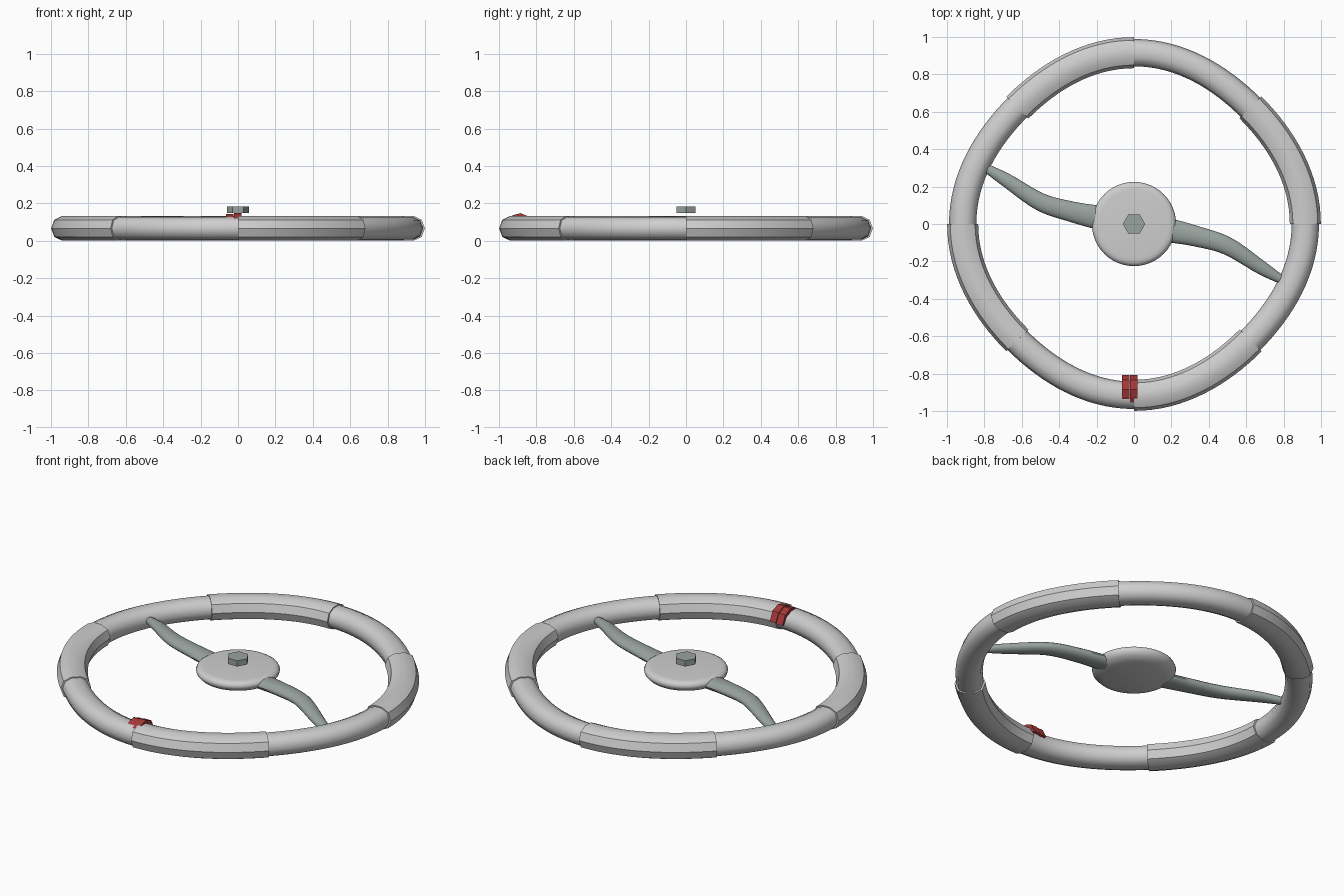
import bpy, bmesh, math
from mathutils import Vector

old = bpy.data.objects.get("Cube")
if old:
    bpy.data.objects.remove(old)


def material(name, rgb):
    m = bpy.data.materials.new(name)
    m.use_nodes = True
    m.diffuse_color = (*rgb, 1)
    m.node_tree.nodes["Principled BSDF"].inputs["Base Color"].default_value = (*rgb, 1)
    return m


WHITE = material("pale_grey", (0.62, 0.62, 0.62))
METAL = material("grey_metal", (0.32, 0.37, 0.35))
RED = material("red_tape", (0.38, 0.04, 0.04))
MID = 0.067   # height of the rim centre line


def loft(name, rings, mat, smooth=40, cap=True):
    """Skin closed rings of points into one solid."""
    bm = bmesh.new()
    loops = [[bm.verts.new(p) for p in ring] for ring in rings]
    n = len(loops[0])
    for a, b in zip(loops, loops[1:]):
        for i in range(n):
            bm.faces.new((a[i], a[(i + 1) % n], b[(i + 1) % n], b[i]))
    if cap:
        bm.faces.new(loops[0])
        bm.faces.new(loops[-1])
    bmesh.ops.recalc_face_normals(bm, faces=bm.faces)
    mesh = bpy.data.meshes.new(name)
    bm.to_mesh(mesh)
    bm.free()
    mesh.materials.append(mat)
    ob = bpy.data.objects.new(name, mesh)
    bpy.context.collection.objects.link(ob)
    if smooth:
        bpy.ops.object.select_all(action='DESELECT')
        ob.select_set(True)
        bpy.context.view_layer.objects.active = ob
        bpy.ops.object.shade_smooth_by_angle(angle=math.radians(smooth))
    return ob


def circle(r, z, n):
    return [(r * math.cos(2 * math.pi * i / n), r * math.sin(2 * math.pi * i / n), z)
            for i in range(n)]


# Rim: eight segments, alternately thick and thin, on a slightly diamond path
QUARTER = [(1, 0), (0.8, 0.68), (0.32, 0.97)]
HALF = QUARTER + [(-x, z) for x, z in reversed(QUARTER)]
SECTION = HALF + [(x, -z) for x, z in reversed(HALF[1:-1])]


def rim_ring(angle, width, height):
    radius = 0.8985 + 0.0175 * math.cos(4 * angle)
    out = Vector((math.cos(angle), math.sin(angle), 0))
    return [out * (radius + x * width) + Vector((0, 0, MID + z * height))
            for x, z in SECTION]


for k in range(8):
    thick = k % 2 == 0
    w, h = (0.083, 0.067) if thick else (0.073, 0.061)
    rings = [rim_ring(math.pi / 4 * (k + s / 16), w, h) for s in range(17)]
    loft(f"rim_segment_{k + 1}", rings, WHITE, 36 if thick else 60)

# Hub: shallow dish with a rounded lip
hub_profile = [(0.165, 0.06), (0.205, 0.075), (0.222, 0.093), (0.225, 0.107),
               (0.219, 0.12), (0.205, 0.128), (0.185, 0.13)]
loft("hub", [circle(r, z, 48) for r, z in hub_profile], WHITE, 40)

# Centre nut
loft("hub_nut", [circle(0.06, z, 6) for z in (0.15, 0.184)], METAL, 0)

# Spokes: S-curved tapered arms, x, y, z, half width, half height
SPOKE = [(0.17, -0.03, 0.093, 0.066, 0.03), (0.33, -0.065, 0.099, 0.055, 0.031),
         (0.50, -0.118, 0.1, 0.048, 0.03), (0.68, -0.233, 0.085, 0.037, 0.026),
         (0.80, -0.305, 0.07, 0.022, 0.02)]


def smooth_path(points, steps=6):
    pts = [Vector(p) for p in points]
    ends = [2 * pts[0] - pts[1]] + pts + [2 * pts[-1] - pts[-2]]
    path = []
    for a, b, c, d in zip(ends, ends[1:], ends[2:], ends[3:]):
        for s in range(steps):
            t = s / steps
            path.append(b + 0.5 * t * (c - a + t * (2 * a - 5 * b + 4 * c - d
                                                    + t * (3 * (b - c) + d - a))))
    return path + [pts[-1]]


path = smooth_path(SPOKE)
for name, sign in (("left_spoke", 1), ("right_spoke", -1)):
    rings = []
    for i, p in enumerate(path):
        step = path[min(i + 1, len(path) - 1)] - path[max(i - 1, 0)]
        side = Vector((-step[1], step[0], 0)).normalized()
        ring = []
        for j in range(16):
            a = math.pi * j / 8
            q = Vector(p[:3]) + side * p[3] * math.cos(a) + Vector((0, 0, p[4] * math.sin(a)))
            ring.append((sign * q.x, sign * q.y, q.z))
        rings.append(ring)
    loft(name, rings, METAL, 40)

# Red tape: two folded strips over the front of the rim
OUTER = [(-0.955, 0.118), (-0.925, 0.137), (-0.885, 0.148), (-0.835, 0.128), (-0.808, 0.075)]
INNER = [(-0.82, 0.07), (-0.845, 0.112), (-0.885, 0.125), (-0.925, 0.118), (-0.945, 0.105)]
for name, x0, x1, lift in (("tape_right", -0.064, -0.023, -0.004), ("tape_left", -0.021, 0.019, 0)):
    loft(name, [[(x, y, z + lift) for y, z in OUTER + INNER] for x in (x0, x1)], RED, 0)
